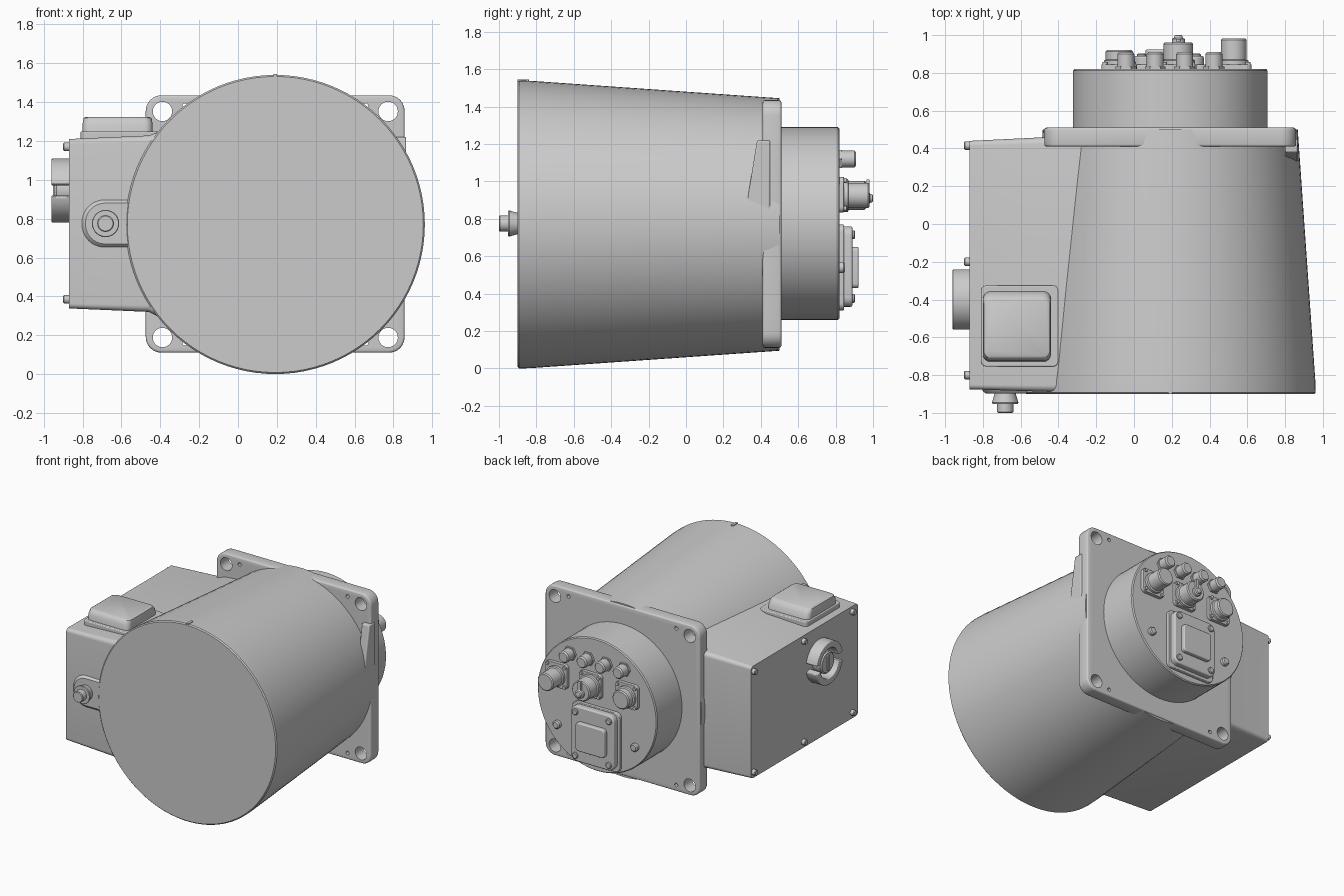
import bpy, bmesh
from math import sin, cos, pi, radians

if "Cube" in bpy.data.objects:
    bpy.data.objects.remove(bpy.data.objects["Cube"])

CX, CZ = 0.192, 0.77          # axis of the drum


def circle(u, v, r, n=32):
    return [(u + r * cos(2 * pi * i / n), v + r * sin(2 * pi * i / n)) for i in range(n)]


def rrect(u0, u1, v0, v1, r, n=6):
    pts = []
    for k, (u, v) in enumerate([(u1 - r, v1 - r), (u0 + r, v1 - r), (u0 + r, v0 + r), (u1 - r, v0 + r)]):
        for i in range(n + 1):
            a = pi / 2 * (k + i / n)
            pts.append((u + r * cos(a), v + r * sin(a)))
    return pts


def arc(u, v, r0, r1, a0, a1, n=20):
    angles = [radians(a0 + (a1 - a0) * i / n) for i in range(n + 1)]
    return ([(u + r1 * cos(a), v + r1 * sin(a)) for a in angles] +
            [(u + r0 * cos(a), v + r0 * sin(a)) for a in reversed(angles)])


def loft(name, axis, rings, bevel=0):
    """Skin a stack of (position, outline) sections along one axis."""
    place = {'x': lambda t, u, v: (t, u, v),
             'y': lambda t, u, v: (u, t, v),
             'z': lambda t, u, v: (u, v, t)}[axis]
    bm = bmesh.new()
    loops = [[bm.verts.new(place(t, u, v)) for u, v in pts] for t, pts in rings]
    for a, b in zip(loops, loops[1:]):
        for i in range(len(a)):
            j = (i + 1) % len(a)
            bm.faces.new((a[i], a[j], b[j], b[i]))
    bm.faces.new(loops[0])
    bm.faces.new(loops[-1])
    bmesh.ops.recalc_face_normals(bm, faces=bm.faces)
    mesh = bpy.data.meshes.new(name)
    bm.to_mesh(mesh)
    bm.free()
    ob = bpy.data.objects.new(name, mesh)
    bpy.context.collection.objects.link(ob)
    if bevel:
        m = ob.modifiers.new('edge_round', 'BEVEL')
        m.width, m.segments, m.limit_method, m.angle_limit = bevel, 3, 'ANGLE', radians(40)
    return ob


def prism(name, axis, t0, t1, pts, bevel=0):
    return loft(name, axis, [(t0, pts), (t1, pts)], bevel)


def turned(name, axis, u, v, profile, n=32):
    """Round part given as (position, radius) steps."""
    return loft(name, axis, [(t, circle(u, v, r, n)) for t, r in profile])


# Tapered main drum
turned('drum', 'y', CX, CZ, [(-0.9, 0.762), (-0.892, 0.77), (-0.83, 0.768), (0.5, 0.675)], 96)
prism('drum_index_mark', 'z', 1.5, 1.545, rrect(CX - 0.01, CX + 0.01, -0.9, -0.84, 0.004))

# Mounting flange with corner holes
flange = prism('mounting_flange', 'y', 0.41, 0.51, rrect(-0.475, 0.858, 0.11, 1.435, 0.08), 0.012)
for sx in (-1, 1):
    for sz in (-1, 1):
        for dx, dz, r in ((0.581, 0.582, 0.05), (0.465, 0.61, 0.014)):
            cut = prism('hole_cutter', 'y', 0.3, 0.6, circle(CX + sx * dx, CZ + sz * dz, r, 24))
            cut.hide_render = True
            bpy.context.view_layer.objects.active = flange
            b = flange.modifiers.new('hole', 'BOOLEAN')
            b.operation, b.object, b.solver = 'DIFFERENCE', cut, 'EXACT'
for m in [m.name for m in flange.modifiers]:
    bpy.ops.object.modifier_apply(modifier=m)
for ob in [o for o in bpy.data.objects if o.name.startswith('hole_cutter')]:
    bpy.data.objects.remove(ob)

# Gusset wedge on the right edge of the flange
prism('flange_gusset', 'x', 0.8, 0.866, [(0.32, 0.85), (0.45, 0.85), (0.45, 1.22), (0.38, 1.22)], 0.008)

# Rear collar
turned('rear_collar', 'y', CX, 0.775, [(0.5, 0.515), (0.812, 0.515), (0.82, 0.508)], 80)

# Side housing, drafted toward its outer face, with flared roots
loft('side_housing', 'x', [
    (-0.87, rrect(-0.875, 0.44, 0.338, 1.21, 0.025)),
    (-0.46, rrect(-0.888, 0.46, 0.32, 1.228, 0.035)),
    (-0.40, rrect(-0.89, 0.465, 0.29, 1.25, 0.04)),
    (-0.20, rrect(-0.89, 0.465, 0.27, 1.27, 0.04))])

# Raised cover on top of the housing
prism('cover_pad', 'z', 1.18, 1.25, rrect(-0.81, -0.40, -0.755, -0.325, 0.03), 0.006)
loft('cover_cap', 'z', [
    (1.24, rrect(-0.80, -0.44, -0.73, -0.355, 0.04)),
    (1.29, rrect(-0.80, -0.44, -0.725, -0.365, 0.04)),
    (1.318, rrect(-0.795, -0.445, -0.71, -0.39, 0.04)),
    (1.324, rrect(-0.785, -0.455, -0.70, -0.40, 0.04))])

# Housing screws
for y in (-0.80, -0.20, 0.415):
    for z in (0.385, 1.17):
        turned('housing_screw', 'x', y, z, [(-0.8, 0.022), (-0.895, 0.022), (-0.9, 0.017)], 16)

# Split ring port on the outer side
for a0 in (12, 192):
    prism('port_ring_half', 'x', -0.96, -0.86, arc(-0.40, 0.945, 0.115, 0.165, a0, a0 + 156), 0.006)
turned('port_plug', 'x', -0.40, 0.945, [(-0.86, 0.085), (-0.935, 0.085), (-0.945, 0.075)])
prism('port_plug_key', 'x', -0.953, -0.93, rrect(-0.415, -0.385, 0.885, 1.005, 0.01))

# Front valve on its boss
BX, BZ = -0.682, 0.775
loft('valve_boss', 'y', [
    (-0.86, rrect(-0.81, -0.42, BZ - 0.13, BZ + 0.13, 0.12, 10)),
    (-0.885, rrect(-0.80, -0.43, BZ - 0.12, BZ + 0.12, 0.115, 10)),
    (-0.897, rrect(-0.785, -0.44, BZ - 0.105, BZ + 0.105, 0.10, 10))])
turned('valve', 'y', BX, BZ, [(-0.88, 0.055), (-0.905, 0.058), (-0.945, 0.07), (-0.952, 0.067),
                              (-0.952, 0.043), (-0.995, 0.043), (-1.0, 0.038)])

# Row of four small rear sockets
for x in (-0.043, 0.112, 0.268, 0.423):
    turned('socket_base', 'y', x, 1.12, [(0.81, 0.055), (0.835, 0.055)], 6)
    turned('socket', 'y', x, 1.12, [(0.82, 0.045), (0.9, 0.045), (0.91, 0.036)], 24)

# Three large rear connectors on square plates
for x, r, end in ((-0.078, 0.072, 0.92), (0.235, 0.078, 0.962), (0.528, 0.068, 0.982)):
    z = 0.925
    prism('connector_plate', 'y', 0.81, 0.845, rrect(x - 0.095, x + 0.095, z - 0.09, z + 0.1, 0.03), 0.004)
    turned('connector', 'y', x, z, [(0.82, r + 0.01), (0.865, r + 0.01), (0.87, r), (end - 0.008, r), (end, r - 0.008)])
    for dx in (-0.075, 0.075):
        for dz in (-0.07, 0.08):
            turned('connector_screw', 'y', x + dx, z + dz, [(0.83, 0.013), (0.858, 0.013)], 12)
turned('connector_tip', 'y', 0.235, 0.91, [(0.95, 0.034), (0.98, 0.034), (0.985, 0.024), (0.997, 0.02), (1.0, 0.014)], 20)
prism('connector_latch', 'y', 0.966, 0.98, rrect(0.222, 0.248, 0.88, 1.01, 0.01))

# Rectangular rear multi-way connector
prism('panel_base', 'y', 0.81, 0.845, rrect(-0.02, 0.39, 0.31, 0.77, 0.04), 0.005)
prism('panel_body', 'y', 0.83, 0.89, rrect(0.0, 0.37, 0.33, 0.76, 0.05), 0.01)
prism('panel_block', 'y', 0.88, 0.923, rrect(0.06, 0.31, 0.43, 0.65, 0.025), 0.008)
for x in (0.04, 0.33):
    for z in (0.375, 0.715):
        turned('panel_screw', 'y', x, z, [(0.85, 0.024), (0.898, 0.024), (0.903, 0.018)], 16)

# Dowel bumps either side of the panel
for x in (-0.14, 0.53):
    turned('rear_bump', 'y', x, 0.54, [(0.81, 0.03), (0.842, 0.03), (0.85, 0.022)], 20)

# Smooth shading with crisp edges
bpy.ops.object.select_all(action='SELECT')
bpy.context.view_layer.objects.active = bpy.data.objects['drum']
bpy.ops.object.shade_smooth_by_angle(angle=radians(35))
